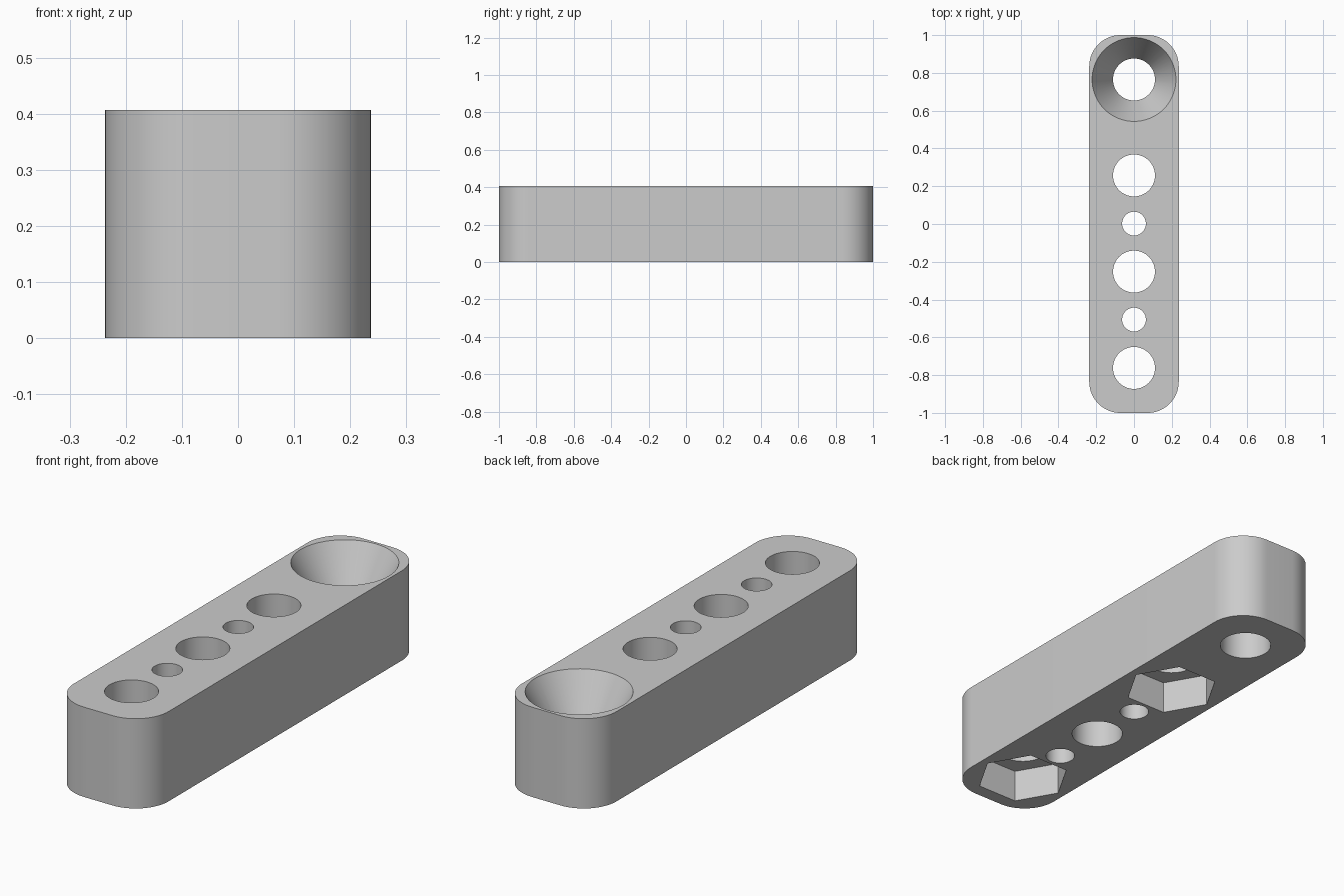
import bpy, bmesh, math

cube = bpy.data.objects.get("Cube")
if cube:
    bpy.data.objects.remove(cube, do_unlink=True)

HALF_W, HALF_L, HEIGHT, CORNER = 0.237, 1.0, 0.407, 0.165
HOLE, PIN, SINK, NUT = 0.111, 0.063, 0.222, 0.203
SINK_DEPTH, NUT_DEPTH = 0.2, 0.15

grey = bpy.data.materials.new("plain grey")
grey.use_nodes = True
colour = (0.6, 0.6, 0.6, 1)
grey.diffuse_color = colour
grey.node_tree.nodes["Principled BSDF"].inputs["Base Color"].default_value = colour


def make_object(name, bm):
    mesh = bpy.data.meshes.new(name)
    bmesh.ops.recalc_face_normals(bm, faces=bm.faces)
    bm.to_mesh(mesh)
    bm.free()
    mesh.materials.append(grey)
    obj = bpy.data.objects.new(name, mesh)
    bpy.context.collection.objects.link(obj)
    return obj


def cutter(name, y, z0, z1, r0, r1, sides=64):
    """Upright cone, cylinder or prism between two heights."""
    bm = bmesh.new()
    rings = [[bm.verts.new((r * math.cos(math.tau * i / sides),
                            y + r * math.sin(math.tau * i / sides), z))
              for i in range(sides)] for z, r in ((z0, r0), (z1, r1))]
    bm.faces.new(rings[0])
    bm.faces.new(rings[1])
    for i in range(sides):
        j = (i + 1) % sides
        bm.faces.new((rings[0][i], rings[0][j], rings[1][j], rings[1][i]))
    return make_object(name, bm)


# Rounded bar
bm = bmesh.new()
outline = []
for k, (sx, sy) in enumerate(((1, 1), (-1, 1), (-1, -1), (1, -1))):
    for i in range(17):
        a = (k + i / 16) * math.pi / 2
        outline.append(bm.verts.new((sx * (HALF_W - CORNER) + CORNER * math.cos(a),
                                     sy * (HALF_L - CORNER) + CORNER * math.sin(a), 0)))
base = bm.faces.new(outline)
top = bmesh.ops.extrude_face_region(bm, geom=[base])
bmesh.ops.translate(bm, vec=(0, 0, HEIGHT),
                    verts=[v for v in top["geom"] if isinstance(v, bmesh.types.BMVert)])
bar = make_object("bar", bm)

# Through holes, small pin holes, countersink and nut pockets
cutters = []
for y, r in ((0.765, HOLE), (0.257, HOLE), (0.002, PIN),
             (-0.252, HOLE), (-0.506, PIN), (-0.762, HOLE)):
    cutters.append(cutter("hole_cutter", y, -0.1, HEIGHT + 0.1, r, r))
slope = (SINK - HOLE) / SINK_DEPTH
cutters.append(cutter("countersink_cutter", 0.765, HEIGHT - SINK_DEPTH, HEIGHT + 0.02,
                      HOLE, SINK + 0.02 * slope))
for y in (0.257, -0.762):
    cutters.append(cutter("nut_pocket_cutter", y, -0.1, NUT_DEPTH, NUT, NUT, 6))

bpy.context.view_layer.objects.active = bar
for c in cutters:
    mod = bar.modifiers.new("cut", "BOOLEAN")
    mod.operation = "DIFFERENCE"
    mod.solver = "EXACT"
    mod.object = c
    bpy.ops.object.modifier_apply(modifier=mod.name)
    bpy.data.objects.remove(c, do_unlink=True)

bpy.ops.object.select_all(action="DESELECT")
bar.select_set(True)
bpy.ops.object.shade_smooth_by_angle(angle=math.radians(25))
